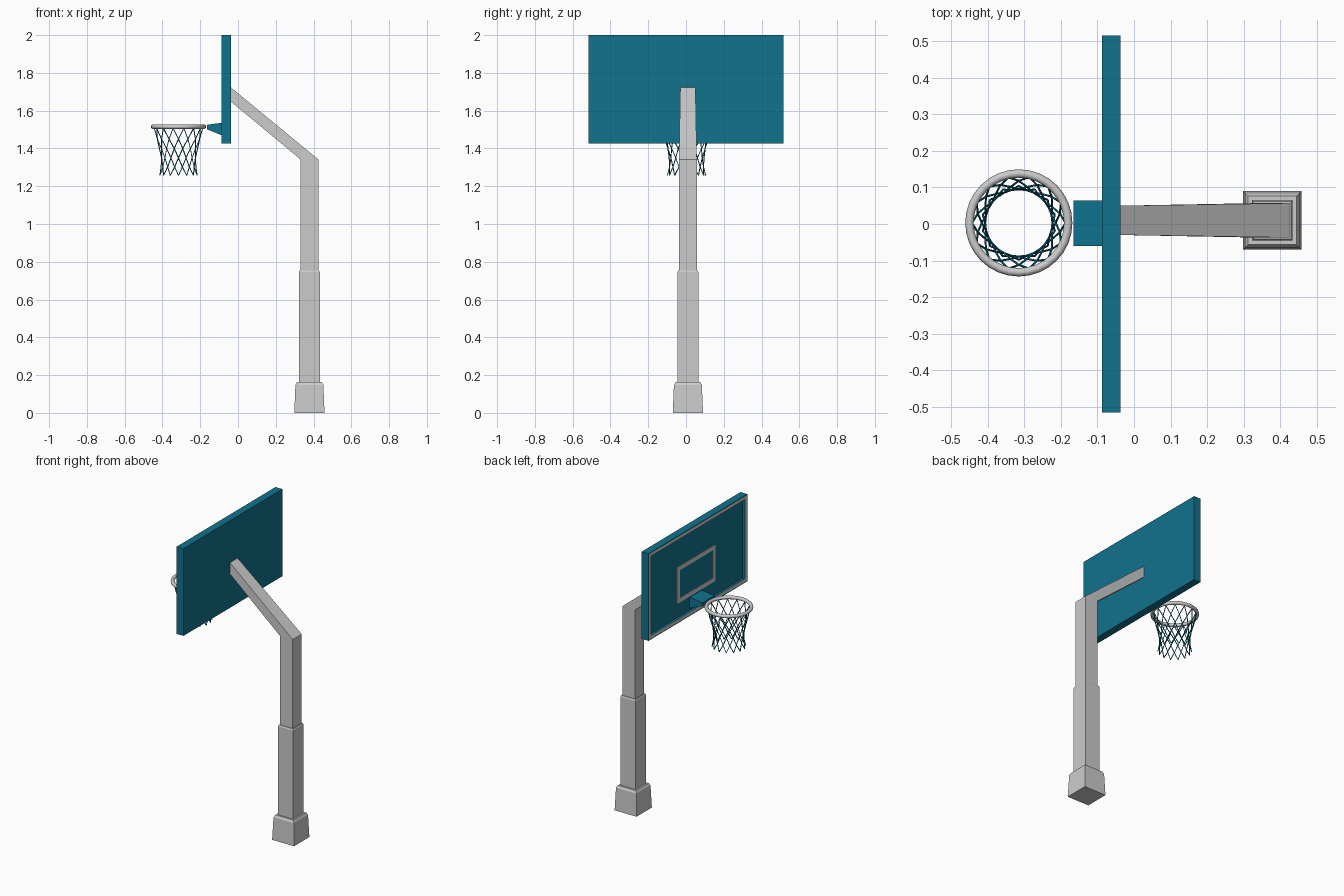
import bpy, bmesh, math

if "Cube" in bpy.data.objects:
    bpy.data.objects.remove(bpy.data.objects["Cube"])


def colour(name, rgb):
    m = bpy.data.materials.new(name)
    m.diffuse_color = (*rgb, 1)
    m.use_nodes = True
    m.node_tree.nodes["Principled BSDF"].inputs["Base Color"].default_value = m.diffuse_color
    return m


teal = colour("teal", (0.005, 0.17, 0.27))
grey = colour("grey", (0.6, 0.6, 0.6))


def finish(name, bm, mats=()):
    bmesh.ops.recalc_face_normals(bm, faces=bm.faces)
    me = bpy.data.meshes.new(name)
    bm.to_mesh(me)
    bm.free()
    for m in mats:
        me.materials.append(m)
    ob = bpy.data.objects.new(name, me)
    bpy.context.collection.objects.link(ob)
    return ob


def loft(name, rings, mats=(), closed=False):
    """Skin a list of four-point rings, capped or joined end to end."""
    bm = bmesh.new()
    rows = [[bm.verts.new(p) for p in r] for r in rings]
    pairs = list(zip(rows, rows[1:]))
    if closed:
        pairs.append((rows[-1], rows[0]))
    else:
        bm.faces.new(rows[0])
        bm.faces.new(rows[-1])
    for a, b in pairs:
        for i in range(4):
            j = (i + 1) % 4
            bm.faces.new((a[i], a[j], b[j], b[i]))
    return finish(name, bm, mats)


PX, PY = 0.378, 0.01  # pole centre


def square(z, h):
    return [(PX - h, PY - h, z), (PX + h, PY - h, z),
            (PX + h, PY + h, z), (PX - h, PY + h, z)]


# Pole: foot, thick lower sleeve, thinner upper pole with bent arm
loft("pole_foot", [square(0, 0.08), square(0.148, 0.074), square(0.163, 0.066)])
loft("lower_pole", [square(0.15, 0.055), square(0.745, 0.055), square(0.755, 0.051)])
arm_end = [(-0.04, PY - 0.04, 1.65), (-0.04, PY - 0.04, 1.725),
           (-0.04, PY + 0.04, 1.725), (-0.04, PY + 0.04, 1.65)]
loft("upper_pole_and_arm", [square(0.745, 0.047), square(1.342, 0.047), arm_end])

# Backboard: box with painted border and recessed playing face
bm = bmesh.new()
bmesh.ops.create_cube(bm, size=1)
for v in bm.verts:
    v.co = (-0.062 + v.co.x * 0.05, v.co.y * 1.03, 1.7125 + v.co.z * 0.575)
bm.normal_update()
face = min(bm.faces, key=lambda f: f.calc_center_median().x)
bmesh.ops.inset_region(bm, faces=[face], thickness=0.008)
border = bmesh.ops.inset_region(bm, faces=[face], thickness=0.03)["faces"]
for f in border:
    f.material_index = 1
bmesh.ops.inset_region(bm, faces=[face], thickness=0.0005)
for v in face.verts:
    v.co.x += 0.015
finish("backboard", bm, [teal, grey])

# Target rectangle on the playing face
x0, x1, w = -0.076, -0.07, 0.028
hy, zc, hz = 0.2, 1.665, 0.12
loft("target_rectangle",
     [[(x0, sy * hy, zc + sz * hz), (x1, sy * hy, zc + sz * hz),
       (x1, sy * (hy - w), zc + sz * (hz - w)),
       (x0, sy * (hy - w), zc + sz * (hz - w))]
      for sy, sz in ((-1, -1), (1, -1), (1, 1), (-1, 1))], [grey], closed=True)

# Rim bracket: wedge from board to ring
def plate(x, low, high):
    return [(x, -0.06, low), (x, 0.064, low), (x, 0.064, high), (x, -0.06, high)]


loft("rim_bracket", [plate(-0.07, 1.463, 1.536), plate(-0.092, 1.472, 1.535),
                     plate(-0.165, 1.502, 1.525)], [teal])

# Rim
RX, RY = -0.315, 0.003
bpy.ops.mesh.primitive_torus_add(location=(RX, RY, 1.515), major_segments=32,
                                 minor_segments=10, major_radius=0.135,
                                 minor_radius=0.0115)
rim = bpy.context.object
rim.name = "rim"
rim.data.polygons.foreach_set("use_smooth", [True] * len(rim.data.polygons))

# Net: two opposing families of strands crossing at every level
curve = bpy.data.curves.new("net", "CURVE")
curve.dimensions = "3D"
curve.bevel_depth = 0.0028
curve.bevel_resolution = 0
curve.use_fill_caps = True
levels = [(1.507, 0.128), (1.45, 0.115), (1.4, 0.101),
          (1.35, 0.092), (1.302, 0.092), (1.257, 0.101)]
N = 14
for k in range(N):
    for turn in (-1, 1):
        s = curve.splines.new("POLY")
        s.points.add(len(levels) - 1)
        for i, (z, r) in enumerate(levels):
            a = 2 * math.pi * k / N + turn * i * math.pi / N
            s.points[i].co = (RX + r * math.cos(a), RY + r * math.sin(a), z, 1)
curve.materials.append(teal)
bpy.context.collection.objects.link(bpy.data.objects.new("net", curve))
